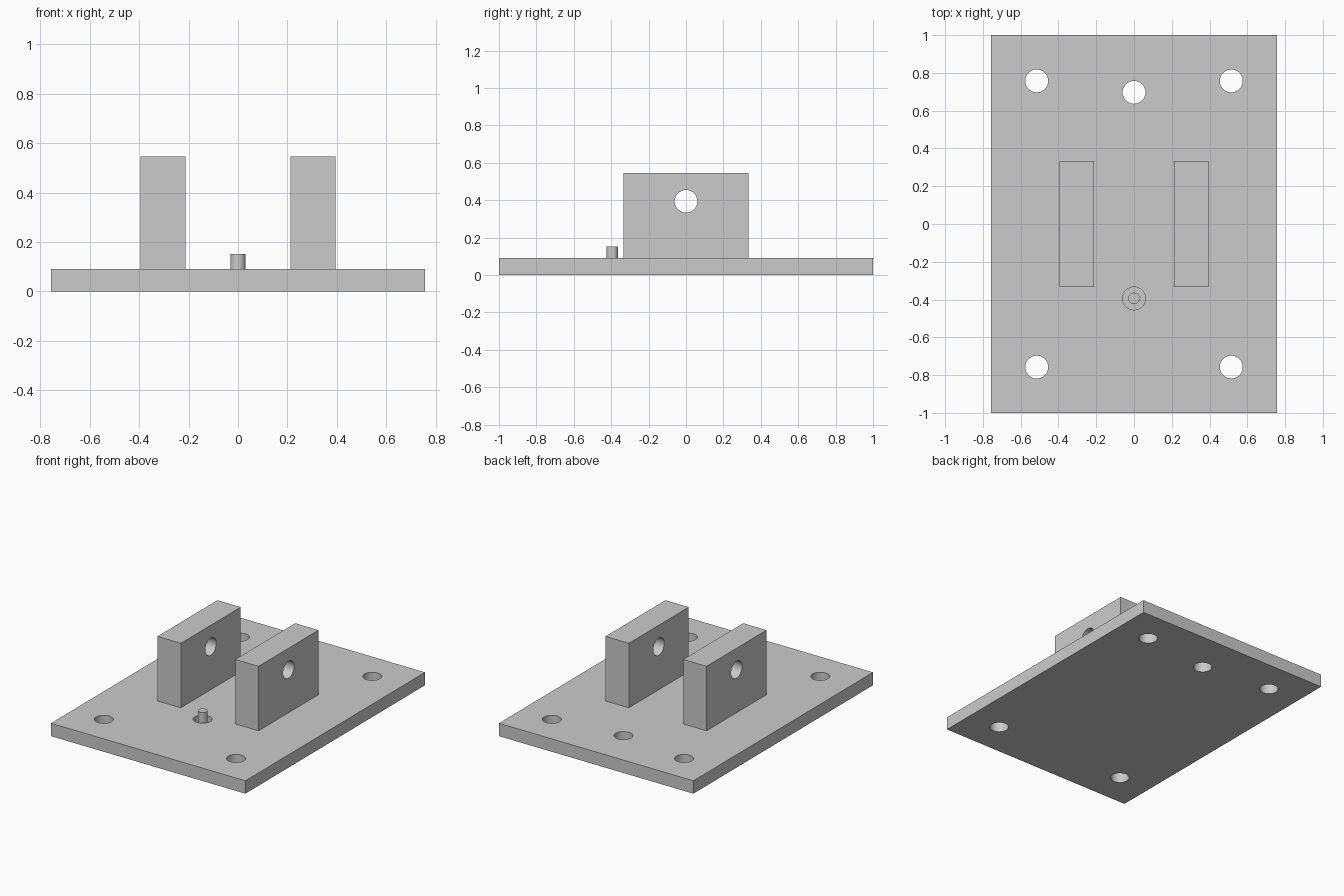
import bpy
import math

cube = bpy.data.objects.get("Cube")
if cube:
    bpy.data.objects.remove(cube, do_unlink=True)

U = 2 / 66                      # design unit: the plate is 66 units long
PLATE_TOP = 3 * U

grey = bpy.data.materials.new("light_grey")
grey.use_nodes = True
colour = (0.6, 0.6, 0.6, 1)
grey.diffuse_color = colour
grey.node_tree.nodes["Principled BSDF"].inputs["Base Color"].default_value = colour


def box(name, centre, size):
    bpy.ops.mesh.primitive_cube_add(size=1, location=centre)
    ob = bpy.context.object
    ob.name = name
    ob.scale = size
    bpy.ops.object.transform_apply(location=False, rotation=False, scale=True)
    ob.data.materials.append(grey)
    return ob


def cylinder(name, centre, radius, depth, rotation=(0, 0, 0)):
    bpy.ops.mesh.primitive_cylinder_add(
        vertices=48, radius=radius, depth=depth, location=centre, rotation=rotation)
    ob = bpy.context.object
    ob.name = name
    ob.data.materials.append(grey)
    return ob


def smooth(ob):
    bpy.ops.object.select_all(action='DESELECT')
    ob.select_set(True)
    bpy.context.view_layer.objects.active = ob
    bpy.ops.object.shade_smooth_by_angle(angle=math.radians(30))


def cut(ob, cutter):
    cutter.hide_render = True
    mod = ob.modifiers.new("hole", 'BOOLEAN')
    mod.operation = 'DIFFERENCE'
    mod.solver = 'EXACT'
    mod.object = cutter
    bpy.context.view_layer.objects.active = ob
    bpy.ops.object.modifier_apply(modifier=mod.name)
    bpy.data.objects.remove(cutter, do_unlink=True)


# Base plate with corner holes and one extra hole at the back
plate = box("base_plate", (0, 0, PLATE_TOP / 2), (50 * U, 66 * U, PLATE_TOP))
holes = [(sx * 17, sy * 25) for sx in (-1, 1) for sy in (-1, 1)] + [(0, 23)]
for x, y in holes:
    cut(plate, cylinder("hole_cutter", (x * U, y * U, PLATE_TOP / 2), 2 * U, 8 * U))

# Blind pocket around the locating pin
PIN_Y = -13 * U
cut(plate, cylinder("pocket_cutter", (0, PIN_Y, 3 * U), 2 * U, 4 * U))
smooth(plate)

# Locating pin, standing on the pocket floor
pin = cylinder("locating_pin", (0, PIN_Y, 3 * U), U, 4 * U)
smooth(pin)

# Pair of upright lugs, each with a cross hole
for side, name in ((-1, "right_lug"), (1, "left_lug")):
    x = side * 10 * U
    lug = box(name, (x, 0, 10.5 * U), (6 * U, 22 * U, 15 * U))
    cut(lug, cylinder("lug_cutter", (x, 0, 13 * U), 2 * U, 10 * U, (0, math.pi / 2, 0)))
    smooth(lug)
